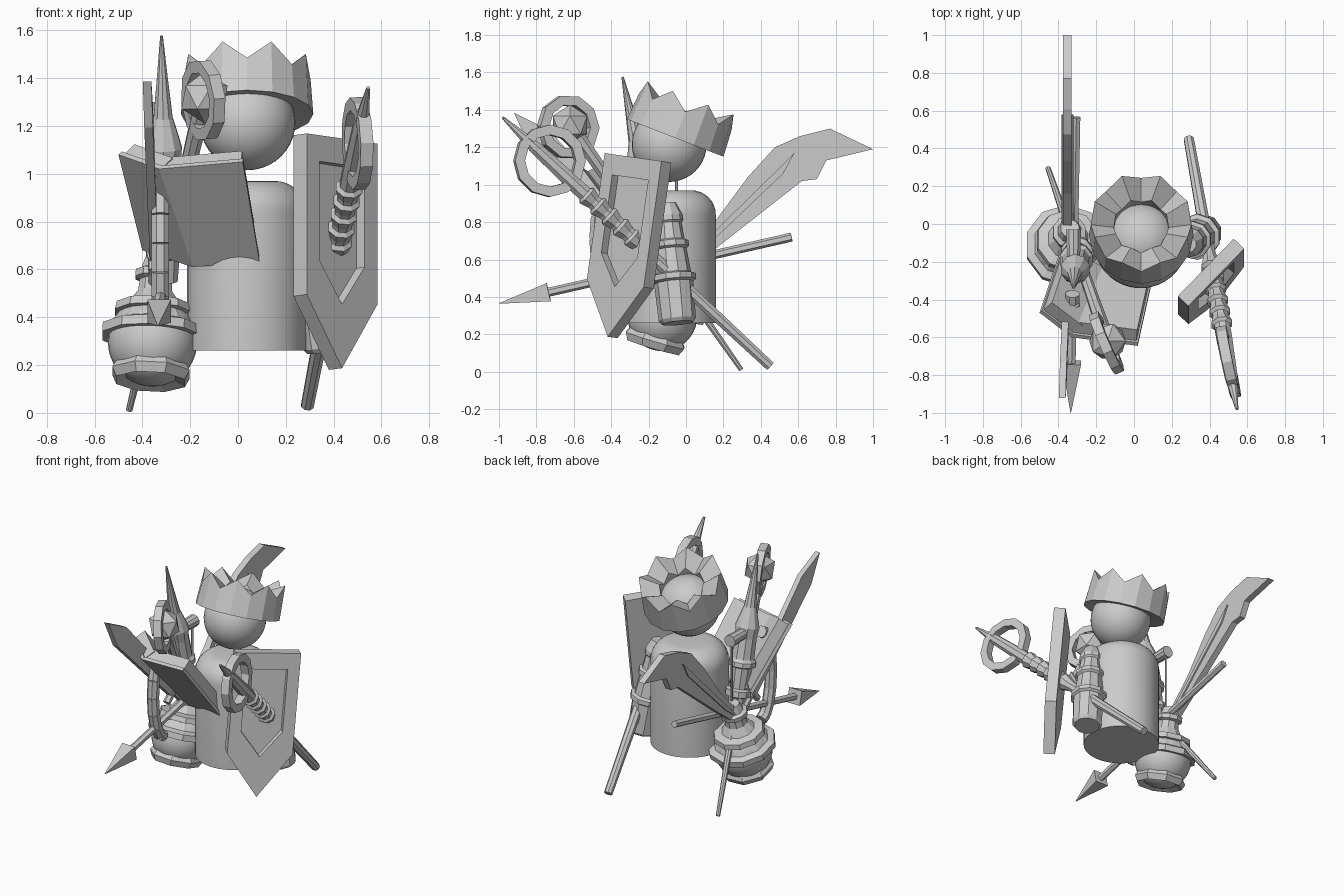
import bpy, bmesh, math
from mathutils import Vector, Matrix

cube = bpy.data.objects.get("Cube")
if cube:
    bpy.data.objects.remove(cube)

grey = bpy.data.materials.new("plain grey")
grey.use_nodes = True
COLOUR = (0.6, 0.6, 0.6, 1)
grey.diffuse_color = COLOUR
grey.node_tree.nodes["Principled BSDF"].inputs["Base Color"].default_value = COLOUR


def finish(name, bm, smooth=False):
    bmesh.ops.recalc_face_normals(bm, faces=bm.faces)
    mesh = bpy.data.meshes.new(name)
    bm.to_mesh(mesh)
    bm.free()
    mesh.materials.append(grey)
    obj = bpy.data.objects.new(name, mesh)
    bpy.context.collection.objects.link(obj)
    if smooth:
        bpy.ops.object.select_all(action="DESELECT")
        obj.select_set(True)
        bpy.context.view_layer.objects.active = obj
        bpy.ops.object.shade_smooth_by_angle(angle=math.radians(35))
    return obj


def frame(origin, axis, side=(1, 0, 0)):
    """Matrix with local z along axis and local x near side."""
    z = Vector(axis).normalized()
    x = Vector(side)
    x = (x - z * x.dot(z)).normalized()
    m = Matrix((x, z.cross(x), z)).transposed().to_4x4()
    m.translation = Vector(origin)
    return m


def lathe(name, origin, axis, profile, sides=8, smooth=False):
    """Revolve (distance along axis, radius) points."""
    bm = bmesh.new()
    rings = []
    for h, r in profile:
        rings.append([bm.verts.new((r * math.cos(a), r * math.sin(a), h))
                      for a in (2 * math.pi * (i + .5) / sides for i in range(sides))])
    for low, high in zip(rings, rings[1:]):
        for i in range(sides):
            j = (i + 1) % sides
            bm.faces.new((low[i], low[j], high[j], high[i]))
    bm.faces.new(rings[0])
    bm.faces.new(rings[-1])
    bm.transform(frame(origin, axis))
    return finish(name, bm, smooth)


def rod(name, a, b, r0, r1, sides=8):
    d = Vector(b) - Vector(a)
    return lathe(name, a, d, [(0, r0), (d.length, r1)], sides)


def slab(name, points, offset):
    """Extrude a polygon by an offset vector."""
    bm = bmesh.new()
    face = bm.faces.new([bm.verts.new(p) for p in points])
    new = bmesh.ops.extrude_face_region(bm, geom=[face], use_keep_orig=True)["geom"]
    bmesh.ops.translate(bm, vec=offset, verts=[v for v in new if isinstance(v, bmesh.types.BMVert)])
    return finish(name, bm)


def ball(name, centre, radius):
    bm = bmesh.new()
    bmesh.ops.create_uvsphere(bm, u_segments=32, v_segments=20, radius=radius,
                              matrix=Matrix.Translation(centre))
    return finish(name, bm, True)


def ring(name, centre, normal, major, minor, sides=12):
    """Faceted ring with a square section."""
    bm = bmesh.new()
    loops = []
    for i in range(sides):
        a = 2 * math.pi * i / sides
        loops.append([bm.verts.new((r * math.cos(a), r * math.sin(a), h)) for r, h in
                      ((major - minor, -minor), (major + minor, -minor),
                       (major + minor, minor), (major - minor, minor))])
    for i in range(sides):
        p, q = loops[i], loops[(i + 1) % sides]
        for k in range(4):
            bm.faces.new((p[k], q[k], q[(k + 1) % 4], p[(k + 1) % 4]))
    bm.transform(frame(centre, normal, (0, 1, 0)))
    return finish(name, bm)


# Body with a rounded top, and head
dome = [(.58 + .13 * math.sin(a), .12 + .13 * math.cos(a))
        for a in (math.pi / 2 * k / 8 for k in range(9))]
lathe("body", (.035, -.09, .26), (0, 0, 1), [(0, .25)] + dome, 40, True)
ball("head", (.04, -.09, 1.215), .2)

# Crown: thick wall whose zigzag top runs inward over the head
bm = bmesh.new()
N = 16
levels = [[], [], [], []]
for i in range(N):
    a = 2 * math.pi * (i + 1) / N
    peak = 1 - i % 2
    for level, (r, h) in zip(levels, ((.145, .02), (.277, 0), (.266, .15 + .08 * peak),
                                      (.145, .11 + .05 * peak))):
        level.append(bm.verts.new((r * math.cos(a), r * math.sin(a), h)))
for i in range(N):
    j = (i + 1) % N
    for k in range(4):
        p, q = levels[k], levels[(k + 1) % 4]
        bm.faces.new((p[i], p[j], q[j], q[i]))
bm.transform(frame((.038, -.058, 1.25), (0, .36, .93)))
finish("crown", bm)

# Shield with a sunken panel
W, D = Vector((.69, .71, -.1)).normalized(), Vector((0, -.14, -.99))
OUT = -W.cross(D).normalized()
TOP = Vector((.38, -.23, 1.14))


def outline(half, top, side, tip, depth):
    return [TOP + W * x + D * y + OUT * depth for x, y in
            ((-half, top), (half, top), (half, side), (0, tip), (-half, side))]


bm = bmesh.new()
loops = [[bm.verts.new(p) for p in outline(*args)] for args in (
    (.213, 0, .68, .97, 0), (.213, 0, .68, .97, .077),
    (.135, .11, .53, .7, .077), (.135, .11, .53, .7, .03))]
bm.faces.new(loops[0])
bm.faces.new(loops[-1])
for p, q in zip(loops, loops[1:]):
    for i in range(5):
        j = (i + 1) % 5
        bm.faces.new((p[i], p[j], q[j], q[i]))
finish("shield", bm)

# Ringed staff passing through the shield
foot, tip = Vector((.29, .45, .03)), Vector((.545, -.98, 1.36))
d = tip - foot
L = d.length
prof = [(0, .028), (.43 * L, .036)]
for k in range(6):
    s = L * (.45 + .042 * k)
    prof += [(s, .044), (s + .05, .06), (s + .065, .044)]
prof += [(.74 * L, .044), (.88 * L, .036), (L, .008)]
lathe("ringed_staff", foot, d, prof, 8)
side = Vector((1, .25, 0))
ring("staff_ring", foot.lerp(tip, .825), side - d * side.dot(d) / d.length_squared, .166, .027)

# Sleeve on the model's left, leaning out from the shoulder
lathe("left_sleeve", (.37, -.045, .26), (-.09, -.06, .64),
      [(0, .085), (.02, .1), (.22, .105), (.23, .122), (.26, .122), (.27, .098), (.4, .085),
       (.41, .1), (.44, .1), (.45, .08), (.54, .07), (.55, .08), (.58, .08), (.65, .05)], 10)

# Mace with a faceted head inside a ring
foot, head = Vector((-.455, .295, .012)), Vector((-.14, -.62, 1.32))
rod("mace_shaft", foot, head, .014, .04)
bm = bmesh.new()
bmesh.ops.create_icosphere(bm, subdivisions=1, radius=.108, matrix=Matrix.Translation(head))
finish("mace_head", bm)
ring("mace_ring", head - Vector((.005, .01, .012)), (.91, .4, .08), .146, .026, 10)

# Pot, tilted so that its foot faces forward: round belly, flared foot, rim and neck
tilt, base = Vector((.05, .28, .95)), Vector((-.365, -.17, .15))
lathe("pot_foot", base, tilt, [(0, .11), (-.02, .155), (.02, .175), (.045, .16), (.07, .13)], 8)
ball("pot_belly", base + tilt * .155, .187)
lathe("pot_rim", base, tilt, [(.17, .15), (.17, .222), (.21, .222), (.225, .18), (.27, .15),
      (.275, .172), (.31, .165), (.32, .11), (.37, .075), (.42, .07), (.43, .09), (.46, .09),
      (.47, .065), (.52, .05)], 10)

# Horn-topped flask standing in the pot, with a side knob and hanging cord
lathe("horn_flask", (-.3, -.12, .55), (-.02, -.22, 1.03),
      [(0, .05), (.1, .06), (.11, .085), (.15, .085), (.16, .06), (.3, .07), (.31, .09),
       (.34, .09), (.36, .075), (.5, .072), (.57, .08), (.62, .066), (.7, .042), (.85, .026), (1.05, .006)], 10)
rod("side_knob", (-.32, -.2, 1.08), (-.32, -.03, 1.08), .035, .042, 10)
rod("hanging_cord", (-.32, -.05, .65), (-.32, -.05, 1.08), .008, .008, 6)

# Curved handle in front of the pot
path = [Vector((-.325, -.37 - .11 * math.sin(t), .71 + .31 * math.cos(t)))
        for t in (math.pi * k / 8 for k in range(9))]
for k, (a, b) in enumerate(zip(path, path[1:])):
    rod(f"curved_handle_{k + 1}", a, b, .04, .04)

# Arrow pointing forward
nock, tip = Vector((-.305, .565, .72)), Vector((-.335, -1, .365))
neck = nock.lerp(tip, .83)
rod("arrow_shaft", nock, neck, .024, .024, 6)
rod("arrow_head", neck, tip, .07, .002, 4)

# Straight sword reaching forward and up
tip, guard = Vector((-.38, -.92, 1.385)), Vector((-.35, -.22, .66))
along = (tip - guard).normalized()
across = Vector((1, 0, 0)).cross(along).normalized()
at = lambda s, w: tip - along * s + across * w - Vector((.018, 0, 0))
slab("sword_blade", [at(0, 0), at(.2, .07), at(1, .05), at(1, -.05), at(.2, -.07)], (.036, 0, 0))
rod("sword_grip", guard, guard - along * .2, .03, .03)
rod("sword_guard", guard - across * .1, guard + across * .1, .025, .025, 6)

# Curved blade sweeping backward
sweep = [(-.1, .55), (.16, .81), (.33, 1.04), (.475, 1.2), (.61, 1.26), (.77, 1.3), (1, 1.19),
         (.75, 1.13), (.7, 1.03), (.62, 1.02), (.16, .66), (-.05, .5)]
slab("curved_blade", [(-.375, y, z) for y, z in sweep], (.045, 0, 0))
slab("blade_ridge", [(-.385, y, z) for y, z in ((-.05, .55), (.58, 1.17), (.52, 1.06), (.1, .66))], (.065, 0, 0))

# Open book: two covers sharing a spine, page blocks on the body side
spine_top, spine_low = Vector((-.33, -.6, 1.02)), Vector((-.19, -.28, .61))
for label, top, low in (("left", (.02, -.645, 1.05), (.09, -.33, .63)),
                        ("right", (-.5, -.47, 1.08), (-.4, -.17, .68))):
    top, low = Vector(top), Vector(low)
    n = (top - spine_top).cross(spine_low - spine_top).normalized()
    if n.y < 0:
        n = -n
    quad = [spine_top, top, low, spine_low]
    slab("book_cover_" + label, quad, n * .022)
    mid = sum(quad, Vector()) / 4
    slab("book_pages_" + label, [mid + (p - mid) * .94 + n * .02 for p in quad], n * .075)
